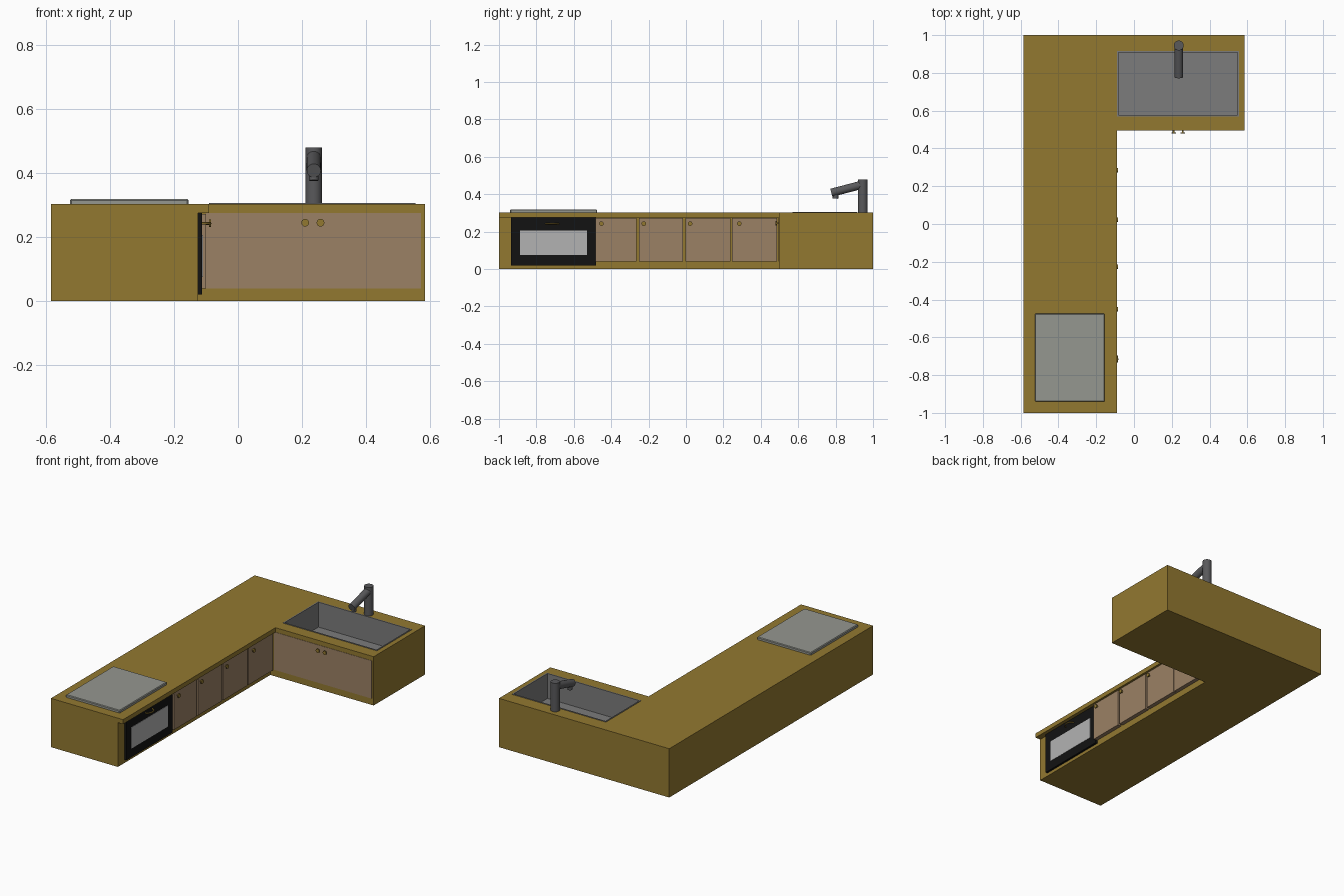
import bpy, bmesh, math
from mathutils import Vector

if "Cube" in bpy.data.objects:
    bpy.data.objects.remove(bpy.data.objects["Cube"])


def material(name, rgb):
    m = bpy.data.materials.new(name)
    m.diffuse_color = (*rgb, 1)
    m.use_nodes = True
    m.node_tree.nodes["Principled BSDF"].inputs["Base Color"].default_value = m.diffuse_color
    return m


WOOD = material("wood", (0.29, 0.19, 0.03))
DOOR = material("door_wood", (0.33, 0.22, 0.13))
STEEL = material("steel", (0.2, 0.2, 0.2))
DARK = material("dark_steel", (0.1, 0.1, 0.105))
HOB = material("hob_glass", (0.3, 0.31, 0.28))
BLACK = material("oven_black", (0.006, 0.006, 0.006))
GLASS = material("oven_window", (0.45, 0.45, 0.45))


def finish(name, bm, mat):
    bmesh.ops.recalc_face_normals(bm, faces=bm.faces)
    me = bpy.data.meshes.new(name)
    bm.to_mesh(me)
    bm.free()
    ob = bpy.data.objects.new(name, me)
    bpy.context.collection.objects.link(ob)
    if mat:
        me.materials.append(mat)
    return ob


def box_bm(lo, hi):
    bm = bmesh.new()
    bmesh.ops.create_cube(bm, size=1)
    for v in bm.verts:
        v.co = Vector(((a + b) / 2 + c * (b - a) for a, b, c in zip(lo, hi, v.co)))
    return bm


def box(name, lo, hi, mat):
    return finish(name, box_bm(lo, hi), mat)


def rod(name, a, b, r, mat, n=32):
    a, b = Vector(a), Vector(b)
    bpy.ops.mesh.primitive_cylinder_add(vertices=n, radius=r, depth=(b - a).length, location=(a + b) / 2)
    ob = bpy.context.object
    ob.name = name
    ob.rotation_euler = (b - a).to_track_quat('Z', 'Y').to_euler()
    ob.data.materials.append(mat)
    bpy.ops.object.shade_smooth_by_angle()
    return ob


def cut(ob, lo, hi):
    tool = box("cutter", lo, hi, None)
    mod = ob.modifiers.new("cut", 'BOOLEAN')
    mod.operation, mod.solver, mod.object = 'DIFFERENCE', 'EXACT', tool
    bpy.context.view_layer.objects.active = ob
    bpy.ops.object.modifier_apply(modifier=mod.name)
    bpy.data.objects.remove(tool)


# L-shaped counter with toe-to-top recess along the long run and a sink opening
H = 0.303
bm = bmesh.new()
outline = [(-.585, -1), (-.09, -1), (-.09, .496), (.585, .496), (.585, 1), (-.585, 1)]
base = bm.faces.new([bm.verts.new((x, y, 0)) for x, y in outline])
new = bmesh.ops.extrude_face_region(bm, geom=[base], use_keep_orig=True)["geom"]
bmesh.ops.translate(bm, verts=[v for v in new if isinstance(v, bmesh.types.BMVert)], vec=(0, 0, H))
counter = finish("counter", bm, WOOD)
cut(counter, (-.125, -1.1, -.1), (-.05, .496, .275))
cut(counter, (-.085, .575, .148), (.55, .91, .4))

# sink basin with thin flange
bm = box_bm((-.09, .57, H - .001), (.555, .915, H + .003))
bmesh.ops.delete(bm, geom=[f for f in bm.faces if f.calc_center_median().z < H - .0005], context='FACES_ONLY')
top = max(bm.faces, key=lambda f: f.calc_center_median().z)
bmesh.ops.inset_region(bm, faces=[top], thickness=.01)
new = bmesh.ops.extrude_face_region(bm, geom=[top])["geom"]
bmesh.ops.translate(bm, verts=[v for v in new if isinstance(v, bmesh.types.BMVert)], vec=(0, 0, -.155))
if top.is_valid:
    bmesh.ops.delete(bm, geom=[top], context='FACES_ONLY')
sink = finish("sink", bm, STEEL)

# faucet
FX = .237
rod("faucet_post", (FX, .945, .29), (FX, .945, .48), .026, DARK)
rod("faucet_spout", (FX, .945, .452), (FX, .777, .408), .022, DARK)
rod("faucet_nozzle", (FX, .802, .41), (FX, .799, .377), .015, DARK)

# hob
hob = box("hob", (-.525, -.94, .295), (-.155, -.475, .319), HOB)
bev = hob.modifiers.new("edge", 'BEVEL')
bev.width, bev.segments = .004, 1


def knob(name, p, d):
    p, d = Vector(p), Vector(d)
    rod(name + "_stem", p, p + d * .012, .005, WOOD, 16)
    rod(name + "_head", p + d * .01, p + d * .016, .012, WOOD, 24)


# long run doors: (start, end, knob position)
doors = [(-.485, -.265, -.452), (-.252, -.015, -.226), (-.002, .238, .022), (.246, .486, .285)]
for i, (a, b, k) in enumerate(doors):
    box(f"door_{i + 1}", (-.128, a, .04), (-.1, b, .272), DOOR)
    knob(f"door_{i + 1}_knob", (-.101, k, .243), (1, 0, 0))

# sink cabinet door
box("sink_door", (-.1, .494, .04), (.573, .51, .275), DOOR)
for i, x in enumerate((.21, .258)):
    knob(f"sink_door_knob_{i + 1}", (x, .495, .245), (0, -1, 0))

# oven front, window and arched handle
box("oven", (-.14, -.935, .02), (-.112, -.482, .275), BLACK)
box("oven_window", (-.12, -.888, .075), (-.11, -.53, .207), GLASS)
cu = bpy.data.curves.new("oven_handle", 'CURVE')
cu.dimensions, cu.bevel_depth, cu.bevel_resolution = '3D', .004, 2
cu.use_fill_caps = True
sp = cu.splines.new('POLY')
sp.points.add(12)
for i, p in enumerate(sp.points):
    t = math.pi * i / 12
    p.co = (-.113 + .026 * math.sin(t), -.715 + .034 * math.cos(t), .243, 1)
cu.materials.append(WOOD)
bpy.context.collection.objects.link(bpy.data.objects.new("oven_handle", cu))
